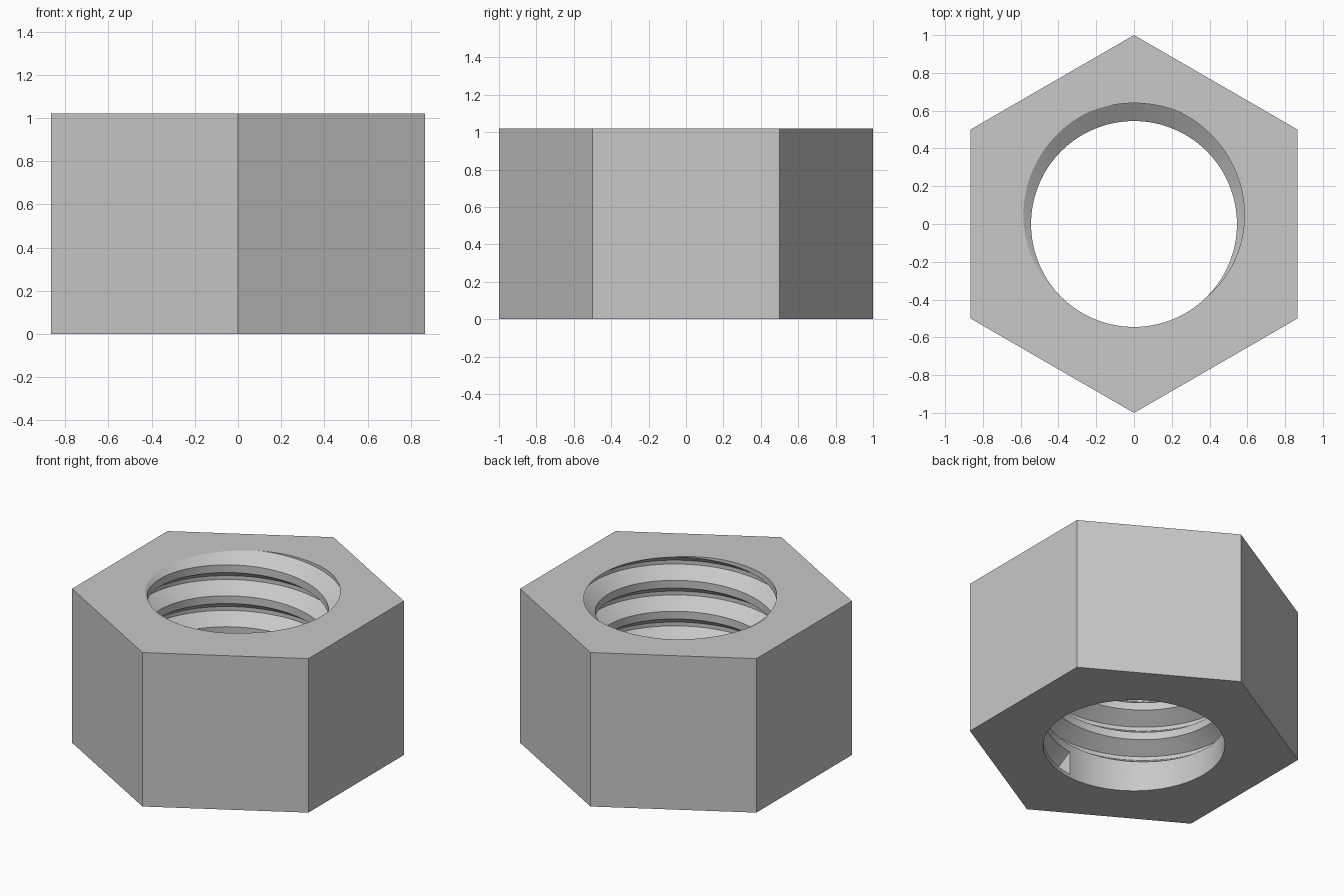
import bpy, bmesh
from math import cos, sin, pi, radians

cube = bpy.data.objects.get("Cube")
if cube:
    bpy.data.objects.remove(cube, do_unlink=True)

HEIGHT = 1.02
APOTHEM = cos(pi / 6)
BORE, ROOT = 0.545, 0.64
PITCH = 0.205
STEPS = 144
START = radians(-85)          # where the thread groove begins
FIRST = 0.10                  # height of the groove centre at its start
TURNS = 6
# groove profile: offset from the centre in pitches, radius
GROOVE = [(-0.375, BORE), (-0.0625, ROOT), (0.0625, ROOT), (0.375, BORE)]


def wall_profile(turn):
    """Radius and height of the threaded wall, clipped at the top face."""
    pts = [(BORE, 0.0)]
    for k in range(TURNS):
        centre = FIRST + PITCH * (turn + k)
        pts += [(r, centre + PITCH * dz) for dz, r in GROOVE]
    pts.append((BORE, 2 * HEIGHT))
    below = [p for p in pts if p[1] < HEIGHT]
    (r0, z0), (r1, z1) = below[-1], pts[len(below)]
    rim = r0 + (r1 - r0) * (HEIGHT - z0) / (z1 - z0)
    return below + [(rim, HEIGHT)] * (len(pts) - len(below))


def hex_radius(a):
    """Distance from the axis to the hexagon outline, corners on the y axis."""
    return APOTHEM / cos((a + pi / 6) % (pi / 3) - pi / 6)


# Nut body: one closed cross-section carried around the axis
bm = bmesh.new()
columns = []
for i in range(STEPS + 1):
    a = START + 2 * pi * i / STEPS
    outer = hex_radius(a)
    section = wall_profile(i / STEPS) + [(outer, HEIGHT), (outer, 0.0)]
    columns.append([bm.verts.new((r * cos(a), r * sin(a), z)) for r, z in section])

for left, right in zip(columns, columns[1:]):
    count = len(left)
    for j in range(count):
        n = (j + 1) % count
        bm.faces.new((left[j], right[j], right[n], left[n]))

# End wall where the groove starts
bm.faces.new(columns[0][1:1 + len(GROOVE)])

bmesh.ops.remove_doubles(bm, verts=bm.verts, dist=1e-5)
bmesh.ops.dissolve_degenerate(bm, edges=bm.edges, dist=1e-5)
bmesh.ops.recalc_face_normals(bm, faces=bm.faces)

mesh = bpy.data.meshes.new("hex_nut")
bm.to_mesh(mesh)
bm.free()
nut = bpy.data.objects.new("hex_nut", mesh)
bpy.context.collection.objects.link(nut)

# Plain grey metal
grey = bpy.data.materials.new("grey_metal")
grey.use_nodes = True
colour = (0.58, 0.58, 0.58, 1.0)
grey.diffuse_color = colour
for node in grey.node_tree.nodes:
    if node.type == 'BSDF_PRINCIPLED':
        node.inputs["Base Color"].default_value = colour
mesh.materials.append(grey)

# Round thread surfaces with crisp edges
bpy.ops.object.select_all(action='DESELECT')
nut.select_set(True)
bpy.context.view_layer.objects.active = nut
bpy.ops.object.shade_smooth_by_angle(angle=radians(25))
